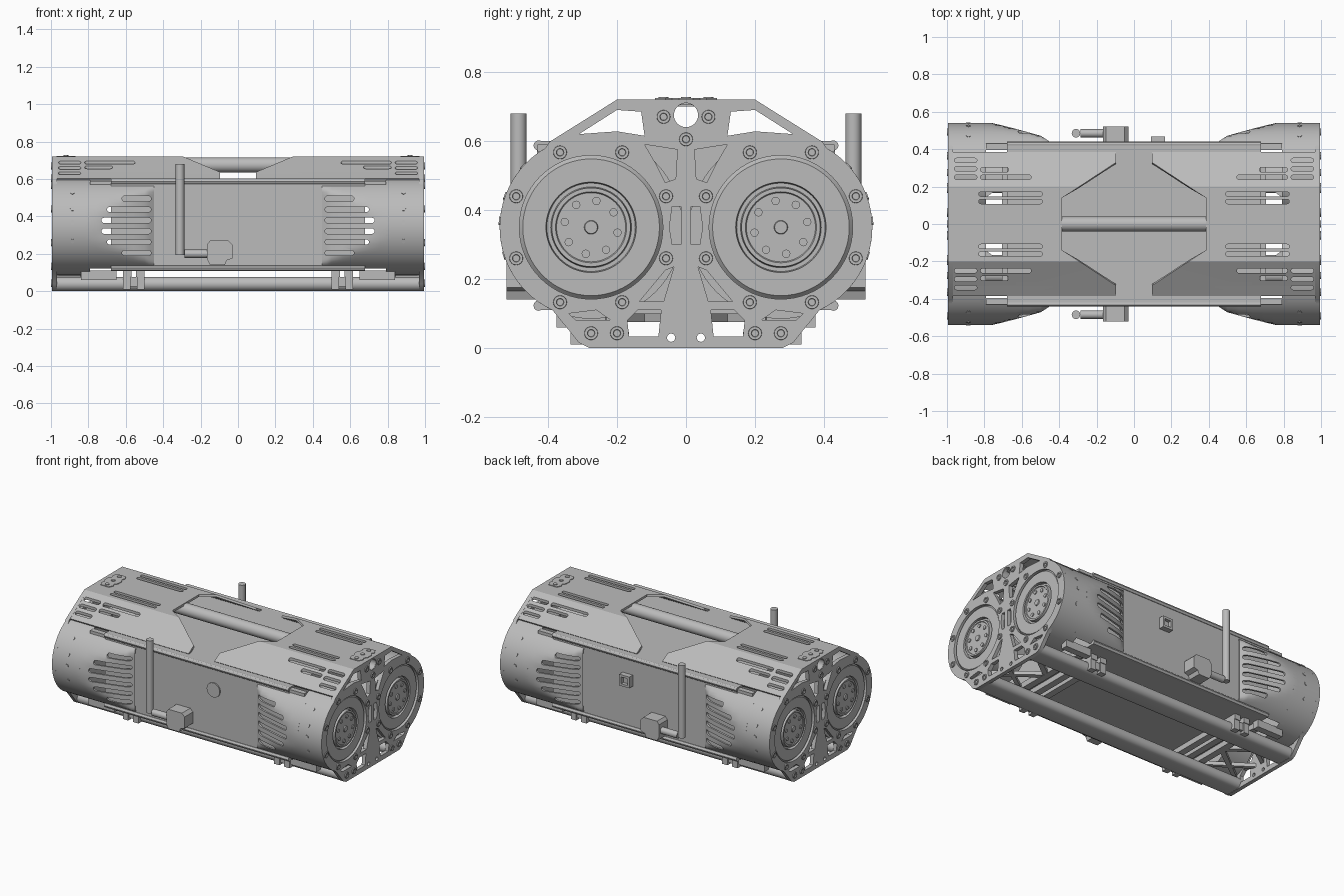
import bpy, bmesh
from math import sin, cos, pi, radians
from mathutils import Matrix

if "Cube" in bpy.data.objects:
    bpy.data.objects.remove(bpy.data.objects["Cube"], do_unlink=True)

grey = bpy.data.materials.new("machined grey")
grey.use_nodes = True
COLOR = (0.5, 0.5, 0.5, 1)
grey.diffuse_color = COLOR
grey.node_tree.nodes["Principled BSDF"].inputs["Base Color"].default_value = COLOR

CY, CZ, R = 0.275, 0.35, 0.265      # motor axis and drum radius
parts = []


def circ(u, v, r, n=24):
    return [(u + r * cos(2 * pi * i / n), v + r * sin(2 * pi * i / n)) for i in range(n)]


def rect(u0, u1, v0, v1):
    return [(u0, v0), (u1, v0), (u1, v1), (u0, v1)]


def slot(u0, u1, v, r, n=8):
    right = [(u1 - r + r * cos(-pi / 2 + pi * i / n), v + r * sin(-pi / 2 + pi * i / n)) for i in range(n + 1)]
    left = [(u0 + r - r * cos(-pi / 2 + pi * i / n), v - r * sin(-pi / 2 + pi * i / n)) for i in range(n + 1)]
    return right + left


def prism(bm, pts, axis, a, b):
    """Extrude a 2D outline along an axis from a to b."""
    def at(p, h):
        c = list(p)
        c.insert("xyz".index(axis), h)
        return bm.verts.new(c)
    lo, hi = [at(p, a) for p in pts], [at(p, b) for p in pts]
    n = len(pts)
    faces = [bm.faces.new(lo), bm.faces.new(hi)]
    faces += [bm.faces.new((lo[i], lo[(i + 1) % n], hi[(i + 1) % n], hi[i])) for i in range(n)]
    bmesh.ops.recalc_face_normals(bm, faces=faces)


def lathe(bm, profile, y, z, n=48, closed=False):
    """Revolve an (x, radius) profile about a lengthwise axis."""
    vs = [bm.verts.new((x, y, z + r)) for x, r in profile]
    es = [bm.edges.new(p) for p in zip(vs, vs[1:] + ([vs[0]] if closed else []))]
    out = bmesh.ops.spin(bm, geom=vs + es, cent=(0, y, z), axis=(1, 0, 0), angle=2 * pi, steps=n, use_duplicate=False)
    bmesh.ops.remove_doubles(bm, verts=bm.verts, dist=0.0002)
    bmesh.ops.recalc_face_normals(bm, faces=bm.faces)


def to_object(name, bm):
    me = bpy.data.meshes.new(name)
    bm.to_mesh(me)
    bm.free()
    ob = bpy.data.objects.new(name, me)
    bpy.context.scene.collection.objects.link(ob)
    return ob


def finish(name, bm, mirror="", thick=0, cut=None):
    """Make a part; optionally thicken it, cut it and mirror it."""
    ob = to_object(name, bm)
    if thick:
        m = ob.modifiers.new("thickness", "SOLIDIFY")
        m.thickness, m.offset = thick, -1
    if cut:
        cutter = to_object(name + " cutter", cut)
        cutter.hide_render = True
        m = ob.modifiers.new("cuts", "BOOLEAN")
        m.operation, m.solver, m.object = "DIFFERENCE", "EXACT", cutter
    if mirror:
        m = ob.modifiers.new("mirror", "MIRROR")
        m.use_axis = ["x" in mirror, "y" in mirror, False]
    dg = bpy.context.evaluated_depsgraph_get()
    baked = bpy.data.meshes.new_from_object(ob.evaluated_get(dg))
    ob.modifiers.clear()
    ob.data = baked
    if cut:
        bpy.data.objects.remove(cutter, do_unlink=True)
    baked.materials.clear()
    baked.materials.append(grey)
    parts.append(ob)


def solid(name, shapes, mirror=""):
    bm = bmesh.new()
    for s in shapes:
        prism(bm, *s)
    finish(name, bm, mirror)


# Central body with edge rails
solid("body", [(rect(-0.68, 0.68, 0.11, 0.6), "y", -0.432, 0.432)])
solid("edge_rails", [(circ(0.427, z, 0.015, 12), "x", -0.68, 0.68) for z in (0.587, 0.123)], "y")

# Sloped top covers with vent slots
bm, cut = bmesh.new(), bmesh.new()
rows = [(0, 0.72, 0.385), (0.14, 0.72, 0.385), (0.2, 0.72, 0.293), (0.33, 0.637, 0.095), (0.385, 0.603, 0.095)]
grid = [(bm.verts.new((xi, y, z)), bm.verts.new((0.975, y, z))) for y, z, xi in rows]
for (a, b), (d, c) in zip(grid, grid[1:]):
    bm.faces.new((a, b, c, d))
for x0, x1, y in [(0.49, 0.83, 0.16), (0.49, 0.83, 0.12), (0.55, 0.82, 0.25), (0.67, 0.82, 0.29),
                  (0.84, 0.96, 0.25), (0.84, 0.96, 0.295), (0.84, 0.96, 0.34)]:
    prism(cut, slot(x0, x1, y, 0.012), "z", 0.55, 0.8)
finish("top_covers", bm, "xy", 0.015, cut)

# Hollow carrying tube
bm = bmesh.new()
lathe(bm, [(-0.99, 0.04), (0.99, 0.04), (0.99, 0.035), (-0.99, 0.035)], 0, 0.675, 32, True)
finish("carry_tube", bm)

# Tapered vented motor shrouds
bm, cut = bmesh.new(), bmesh.new()
limits = [(0.45, 0.44), (0.475, 0.457), (0.5, 0.472), (0.56, 0.489), (0.63, 0.508), (0.7, 0.526), (0.76, 0.54), (0.82, 0.54)]
N = 28
angles = [radians(-60 + 120 * i / N) for i in range(N + 1)]
grid = [[bm.verts.new((x, min(CY + R * cos(a), lim), CZ + R * sin(a))) for a in angles] for x, lim in limits]
for s, t in zip(grid, grid[1:]):
    for i in range(N):
        bm.faces.new((s[i], s[i + 1], t[i + 1], t[i]))
for k, x1 in enumerate((0.73, 0.7, 0.62)):
    for side in (-1, 1):
        prism(cut, slot(0.465, x1, CZ + side * (0.029 + 0.058 * k), 0.014), "y", 0.38, 0.6)
finish("motor_shrouds", bm, "xy", 0.012, cut)

# Motor drums with grooved output hubs
bm = bmesh.new()
lathe(bm, [(0.79, 0), (0.79, R), (0.972, R), (0.972, 0.21), (0.985, 0.198), (0.985, 0.131), (0.965, 0.128),
           (0.965, 0.117), (0.988, 0.114), (0.988, 0.103), (0.983, 0.1), (0.983, 0.02), (0.99, 0.018), (0.99, 0)], CY, CZ, 64)
finish("motor_drums", bm, "xy")
hub = [circ(CY + 0.078 * cos(a), CZ + 0.078 * sin(a), 0.012, 12) for a in [pi * k / 4 + 0.2 for k in range(8)]]
solid("hub_bolts", [(p, "x", 0.98, 0.989) for p in hub], "xy")

# Side screws around the drums
bm = bmesh.new()
for deg in (-18, 4, 20, 42):
    n = len(bm.verts)
    prism(bm, circ(0.885, 0, 0.012, 12), "y", R - 0.01, R + 0.003)
    bm.verts.ensure_lookup_table()
    m = Matrix.Translation((0, CY, CZ)) @ Matrix.Rotation(radians(deg), 4, "X")
    bmesh.ops.transform(bm, matrix=m, verts=bm.verts[n:])
finish("drum_screws", bm, "xy")

# Skeleton end plates
half = [(0.2, 0.72), (0.395, 0.598)]
half += [(CY + R * cos(radians(d)), CZ + R * sin(radians(d))) for d in range(60, -66, -5)]
half += [(0.33, 0.04), (0.31, 0.015), (0.28, 0)]
outline = half + [(-y, z) for y, z in reversed(half)]
bm, cut = bmesh.new(), bmesh.new()
prism(bm, outline, "x", 0.968, 0.994)
windows = [circ(CY, CZ, 0.208, 64),
           [(0.12, 0.615), (0.13, 0.685), (0.2, 0.69), (0.31, 0.62), (0.2, 0.628)],
           [(0.025, 0.575), (0.12, 0.59), (0.085, 0.53), (0.06, 0.48), (0.03, 0.49)],
           [(0.014, 0.3), (0.04, 0.3), (0.048, 0.35), (0.04, 0.41), (0.014, 0.41)],
           [(0.035, 0.235), (0.06, 0.225), (0.135, 0.135), (0.065, 0.135)],
           [(0.08, 0.033), (0.165, 0.033), (0.17, 0.08), (0.14, 0.11), (0.072, 0.11)],
           [(0.22, 0.082), (0.32, 0.082), (0.34, 0.1), (0.26, 0.11)],
           circ(0.043, 0.03, 0.012, 16)]
for w in windows:
    prism(cut, w, "x", 0.9, 1.1)
    prism(cut, [(-y, z) for y, z in w], "x", 0.9, 1.1)
prism(cut, circ(0, 0.675, 0.036, 32), "x", 0.9, 1.1)
finish("end_plates", bm, "x", 0, cut)

# Ring-headed plate screws
bm = bmesh.new()
spots = [(CY + 0.235 * cos(a), CZ + 0.235 * sin(a)) for a in [pi / 8 + pi * k / 4 for k in range(8)]]
for y, z in spots + [(0.2, 0.043), (CY, 0.043), (0.065, 0.67)]:
    lathe(bm, [(0.985, 0.021), (1, 0.019), (1, 0.011), (0.99, 0.009), (0.99, 0)], y, z, 16)
finish("plate_screws", bm, "xy")
bm = bmesh.new()
lathe(bm, [(0.985, 0.021), (1, 0.019), (1, 0.011), (0.99, 0.009), (0.99, 0)], 0, 0.605, 16)
finish("centre_screws", bm, "x")

# Top brackets with three screws
quarter = [(0.95, 0.09), (0.965, 0.06), (0.955, 0.04), (0.97, 0.02)]
flip = [(x, -y) for x, y in reversed(quarter)]
tab = quarter + flip + [(1.84 - x, y) for x, y in reversed(flip)] + [(1.84 - x, y) for x, y in reversed(quarter)]
solid("top_brackets", [(tab, "z", 0.7, 0.724)]
      + [(circ(0.92, y, 0.014, 12), "z", 0.71, 0.728) for y in (-0.065, 0, 0.065)], "x")

# Rounded bottom skids, clamps, cross bars and open bracing
solid("skids", [(slot(0.165, 0.312, 0.039, 0.037, 12), "x", -0.97, 0.97)], "y")
solid("skid_clamps", [(rect(0.5, 0.54, 0.01, 0.085), "y", 0.25, 0.335),
                      (rect(0.575, 0.615, 0.01, 0.085), "y", 0.25, 0.335),
                      (rect(0.53, 0.59, 0.025, 0.075), "y", 0.25, 0.325)], "xy")
solid("cross_bars", [(rect(x, x + 0.045, 0.075, 0.112), "y", -0.34, 0.34) for x in (0.5, 0.57, 0.66)], "x")
solid("corner_clips", [(rect(0.65, 0.84, 0.06, 0.11), "y", 0.33, 0.375),
                       (rect(0.66, 0.79, 0.57, 0.59), "y", 0.395, 0.43)], "xy")
solid("bottom_braces", [([(0.68, 0.02), (0.71, 0), (0.97, 0.2), (0.97, 0.23)], "z", 0.076, 0.1),
                        ([(0.68, 0.25), (0.68, 0.22), (0.97, 0.02), (0.97, 0.05)], "z", 0.076, 0.1)], "xy")

# Folded antennas on both sides
block = [(-0.165, 0.17), (-0.165, 0.25), (-0.15, 0.27), (-0.05, 0.27), (-0.03, 0.25),
         (-0.03, 0.175), (-0.06, 0.165), (-0.07, 0.14), (-0.15, 0.14)]
solid("antenna_blocks", [(block, "y", 0.425, 0.52)], "y")
solid("antenna_rods", [(circ(0.485, 0.2, 0.022, 16), "x", -0.285, -0.15),
                       (circ(-0.31, 0.485, 0.023, 16), "z", 0.195, 0.68)], "y")

# Front button and rear port
solid("front_button", [(circ(0.125, 0.44, 0.048, 32), "y", -0.44, -0.42)])
bm, cut = bmesh.new(), bmesh.new()
prism(bm, rect(0.09, 0.165, 0.405, 0.48), "y", 0.42, 0.468)
prism(cut, rect(0.105, 0.15, 0.42, 0.465), "y", 0.445, 0.5)
finish("rear_port", bm, "", 0, cut)

# Smooth round surfaces, keep hard edges
bpy.ops.object.select_all(action="DESELECT")
for ob in parts:
    ob.select_set(True)
bpy.context.view_layer.objects.active = parts[0]
bpy.ops.object.shade_smooth_by_angle(angle=radians(30))
